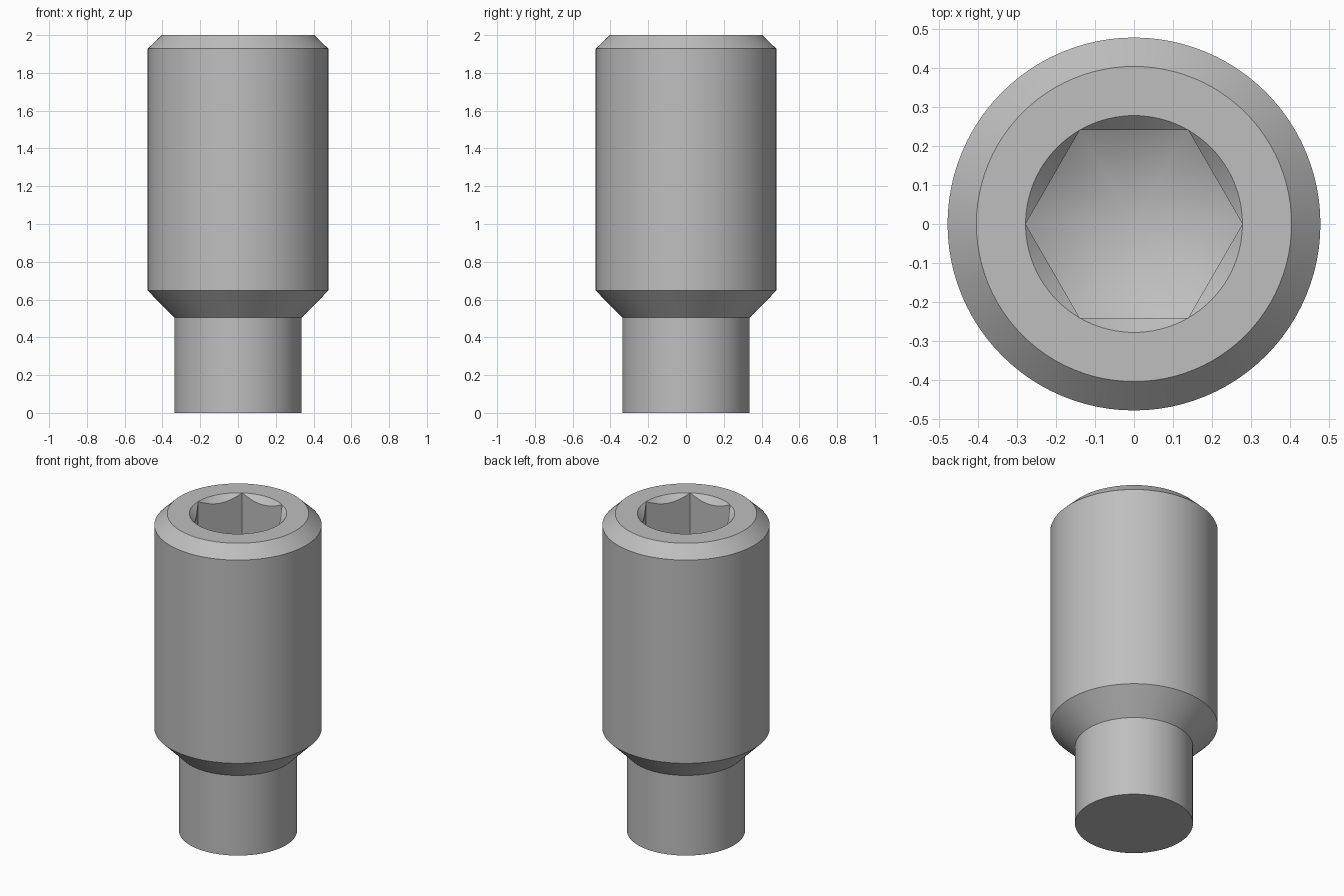
import bpy, bmesh, math

SEGMENTS = 96
HEIGHT = 2.0
CORNER = 0.278                                  # hex socket corner radius
FLAT = CORNER * math.cos(math.pi / 6)           # hex socket flat distance
SOCKET_DEPTH = 0.57

cube = bpy.data.objects.get("Cube")
if cube:
    bpy.data.objects.remove(cube, do_unlink=True)

steel = bpy.data.materials.new("steel_grey")
steel.use_nodes = True
colour = (0.52, 0.52, 0.52, 1)
steel.diffuse_color = colour
steel.node_tree.nodes["Principled BSDF"].inputs["Base Color"].default_value = colour


def hex_radius(angle):
    """Distance from the axis to the hexagon wall, with corners on the x axis."""
    return FLAT / math.cos(angle % (math.pi / 3) - math.pi / 6)


def socket_mouth(angle):
    # 45 degree countersink meeting the hex walls
    r = hex_radius(angle)
    return r, HEIGHT - (CORNER - r)


def socket_floor(angle):
    # drill point cone meeting the hex walls
    r = hex_radius(angle)
    return r, HEIGHT - SOCKET_DEPTH - (CORNER - r) * math.tan(math.pi / 6)


def circle(r, z):
    return lambda angle: (r, z)


# Outer profile from the dog point up to the rim, then down into the socket
sections = [
    circle(0.337, 0), circle(0.337, 0.505),
    circle(0.478, 0.647), circle(0.478, 1.928),
    circle(0.404, HEIGHT), circle(CORNER, HEIGHT),
    socket_mouth, socket_floor,
]

bm = bmesh.new()
rings = []
for section in sections:
    ring = []
    for i in range(SEGMENTS):
        a = math.tau * i / SEGMENTS
        r, z = section(a)
        ring.append(bm.verts.new((r * math.cos(a), r * math.sin(a), z)))
    rings.append(ring)

for low, high in zip(rings, rings[1:]):
    for i in range(SEGMENTS):
        j = (i + 1) % SEGMENTS
        bm.faces.new((low[i], low[j], high[j], high[i]))

# Flat end cap and conical socket bottom
bm.faces.new(rings[0][::-1])
tip_z = HEIGHT - SOCKET_DEPTH - CORNER * math.tan(math.pi / 6)
tip = bm.verts.new((0, 0, tip_z))
for i in range(SEGMENTS):
    bm.faces.new((rings[-1][i], rings[-1][(i + 1) % SEGMENTS], tip))

# Merge the countersink where it vanishes at the hex corners
bmesh.ops.remove_doubles(bm, verts=bm.verts, dist=1e-5)
bmesh.ops.recalc_face_normals(bm, faces=bm.faces)

mesh = bpy.data.meshes.new("set_screw")
bm.to_mesh(mesh)
bm.free()
mesh.materials.append(steel)
screw = bpy.data.objects.new("set_screw", mesh)
bpy.context.collection.objects.link(screw)

bpy.ops.object.select_all(action="DESELECT")
screw.select_set(True)
bpy.context.view_layer.objects.active = screw
bpy.ops.object.shade_smooth_by_angle(angle=math.radians(25))
